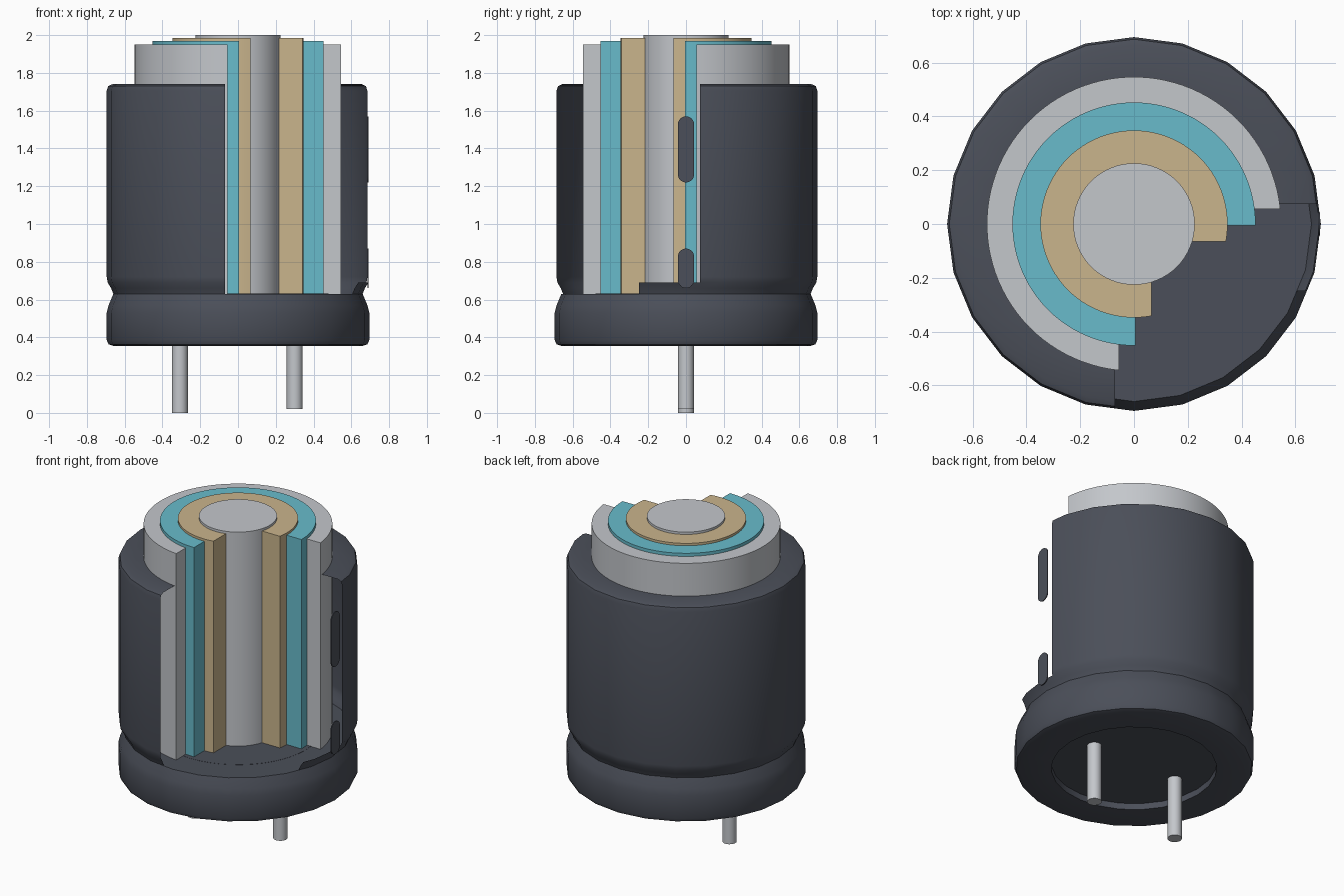
import bpy, bmesh
from math import sin, cos, pi, asin, radians, tau

old = bpy.data.objects.get("Cube")
if old:
    bpy.data.objects.remove(old, do_unlink=True)


def material(name, rgb):
    m = bpy.data.materials.new(name)
    m.use_nodes = True
    m.diffuse_color = (*rgb, 1)
    bsdf = m.node_tree.nodes["Principled BSDF"]
    bsdf.inputs["Base Color"].default_value = (*rgb, 1)
    bsdf.inputs["Roughness"].default_value = 0.6
    return m


CHARCOAL = material("charcoal", (0.07, 0.078, 0.1))
SILVER = material("silver", (0.55, 0.57, 0.6))
TEAL = material("teal", (0.14, 0.5, 0.6))
TAN = material("tan", (0.59, 0.46, 0.265))


def finish(bm, name, mat, angle=40):
    me = bpy.data.meshes.new(name)
    bm.to_mesh(me)
    bm.free()
    me.materials.append(mat)
    ob = bpy.data.objects.new(name, me)
    bpy.context.collection.objects.link(ob)
    bpy.ops.object.select_all(action='DESELECT')
    ob.select_set(True)
    bpy.context.view_layer.objects.active = ob
    bpy.ops.object.shade_smooth_by_angle(angle=radians(angle))
    return ob


def lathe(profile, sides):
    """Spin (radius, height) points around z into an open shell."""
    bm = bmesh.new()
    rows = [[bm.verts.new((r * cos(tau * i / sides), r * sin(tau * i / sides), z))
             for i in range(sides)] for r, z in profile]
    for low, high in zip(rows, rows[1:]):
        for i in range(sides):
            j = (i + 1) % sides
            bm.faces.new((low[i], low[j], high[j], high[i]))
    return bm


def cylinder(name, mat, r, z0, z1, sides, x=0):
    bm = bmesh.new()
    bmesh.ops.create_cone(bm, cap_ends=True, segments=sides, radius1=r, radius2=r, depth=z1 - z0)
    bmesh.ops.translate(bm, verts=bm.verts, vec=(x, 0, (z0 + z1) / 2))
    return finish(bm, name, mat)


def cut_ring(name, mat, r_in, r_out, top, edge, steps=72):
    """Three-quarter ring, open at the front left, with cut faces at x=edge and y=-edge."""
    bm = bmesh.new()

    def arc(r, z):
        a0 = asin(-edge / r)
        a1 = 1.5 * pi - a0
        return [bm.verts.new((r * cos(a0 + (a1 - a0) * i / steps),
                              r * sin(a0 + (a1 - a0) * i / steps), z)) for i in range(steps + 1)]
    loops = [arc(r_out, FLOOR), arc(r_out, top), arc(r_in, top), arc(r_in, FLOOR)]
    for a, b in zip(loops, loops[1:] + loops[:1]):
        for i in range(steps):
            bm.faces.new((a[i], a[i + 1], b[i + 1], b[i]))
    for end in (0, -1):
        bm.faces.new([lp[end] for lp in loops])
    bmesh.ops.recalc_face_normals(bm, faces=bm.faces)
    return finish(bm, name, mat)


FLOOR = 0.63

# Outer sleeve: thin lathed shell with a crimp groove
bm = lathe([(0.48, 0.395), (0.48, 0.355), (0.66, 0.355), (0.685, 0.363), (0.695, 0.385),
            (0.695, 0.53), (0.685, 0.57), (0.66, FLOOR), (0.672, 0.66), (0.69, 0.69),
            (0.695, 0.72), (0.695, 1.705), (0.687, 1.73), (0.665, 1.74), (0.53, 1.74)], 24)

# Cutaway window, leaving a short lip of the crimp standing
for co, no in (((-0.07, 0, 0), (1, 0, 0)), ((0, 0.075, 0), (0, 1, 0)), ((0, -0.25, 0), (0, 1, 0))):
    bmesh.ops.bisect_plane(bm, geom=bm.verts[:] + bm.edges[:] + bm.faces[:],
                           plane_co=co, plane_no=no, dist=1e-5)
gone = []
for f in bm.faces:
    c = f.calc_center_median()
    lip = c.x > 0 and c.y > -0.25 and c.z < 0.69
    if c.x > -0.07 and c.y < 0.075 and c.z > FLOOR and not lip:
        gone.append(f)
bmesh.ops.delete(bm, geom=gone, context='FACES')
finish(bm, "outer_sleeve", CHARCOAL)

# Floor of the cutaway and the sealing plug
finish(lathe([(0.66, FLOOR), (0.47, FLOOR)], 24), "cutaway_floor", CHARCOAL)
cylinder("sealing_plug", CHARCOAL, 0.48, 0.395, FLOOR + 0.001, 48)

# Stepped layers and core
cut_ring("metal_can", SILVER, 0.45, 0.547, 1.95, -0.056)
cut_ring("foil_layer", TEAL, 0.347, 0.452, 1.97, 0.005)
cut_ring("paper_layer", TAN, 0.224, 0.348, 1.985, 0.066)
cylinder("inner_core", SILVER, 0.226, FLOOR, 2.0, 64)

# Lead wires
cylinder("right_lead", SILVER, 0.042, 0, 0.42, 24, x=-0.308)
cylinder("left_lead", SILVER, 0.042, 0.02, 0.42, 24, x=0.3)


# Rounded polarity marks on the side
def polarity_mark(name, z0, z1, r=0.043, x=0.685):
    bm = bmesh.new()
    ring = []
    for centre, start in ((z1 - r, 0), (z0 + r, pi)):
        for i in range(13):
            a = start + pi * i / 12
            ring.append(bm.verts.new((x, r * cos(a), centre + r * sin(a))))
    face = bm.faces.new(ring)
    out = bmesh.ops.extrude_face_region(bm, geom=[face])
    moved = [v for v in out["geom"] if isinstance(v, bmesh.types.BMVert)]
    bmesh.ops.translate(bm, verts=moved, vec=(0.006, 0, 0))
    bmesh.ops.recalc_face_normals(bm, faces=bm.faces)
    finish(bm, name, CHARCOAL)


polarity_mark("upper_polarity_mark", 1.22, 1.57)
polarity_mark("lower_polarity_mark", 0.66, 0.87)
